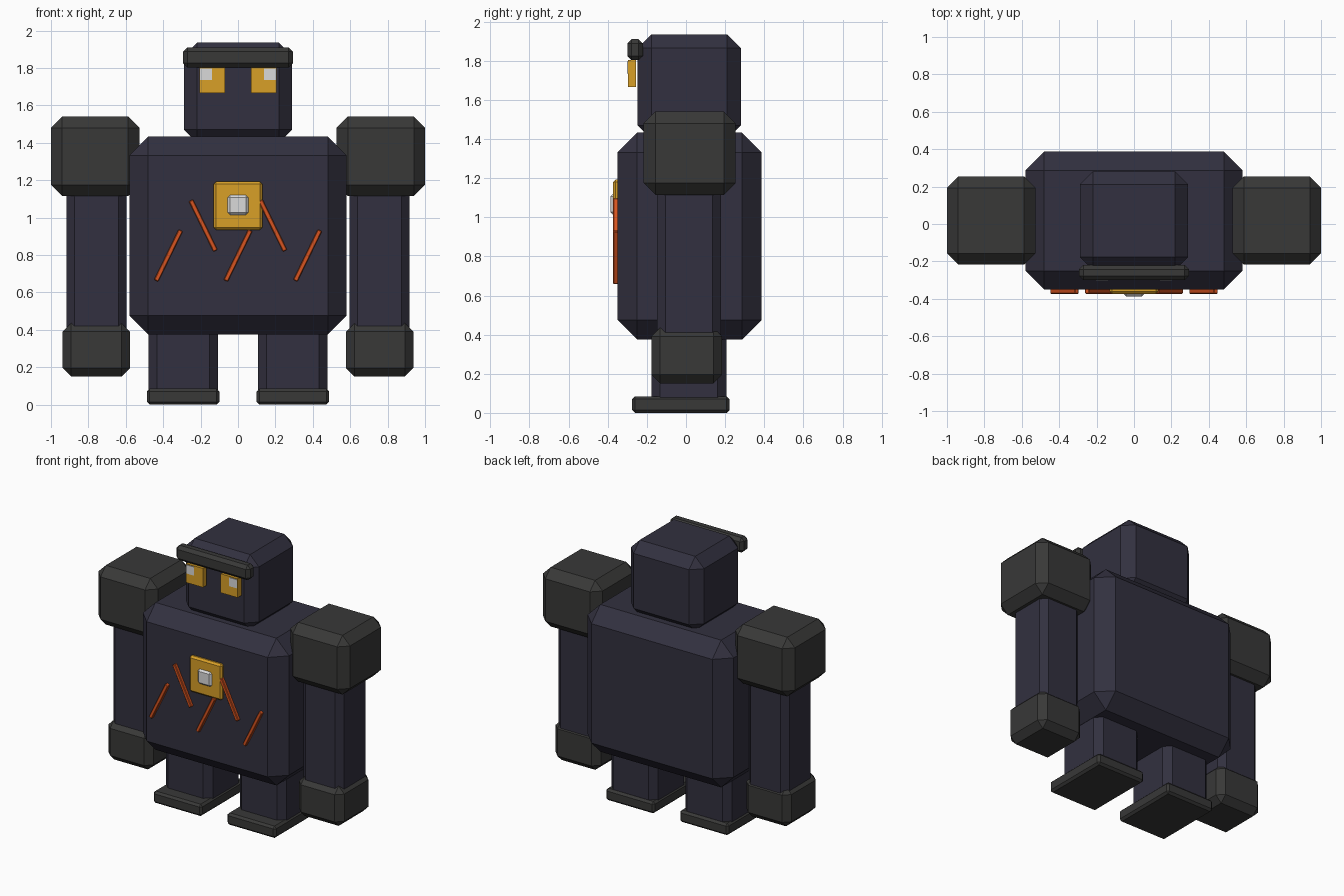
import bpy
import bmesh
import math
from mathutils import Matrix, Vector

if "Cube" in bpy.data.objects:
    bpy.data.objects.remove(bpy.data.objects["Cube"], do_unlink=True)


def material(name, rgb):
    mat = bpy.data.materials.new(name)
    mat.use_nodes = True
    color = (*rgb, 1)
    mat.diffuse_color = color
    mat.node_tree.nodes["Principled BSDF"].inputs["Base Color"].default_value = color
    return mat


NAVY = material("dark navy", (0.032, 0.030, 0.050))
GREY = material("charcoal grey", (0.040, 0.040, 0.039))
GOLD = material("gold", (0.69, 0.35, 0.020))
ORANGE = material("burnt orange", (0.68, 0.088, 0.014))
WHITE = material("pale grey", (0.70, 0.70, 0.70))


def box(name, mat, x, y, z, bevel=0.0, tilt=0.0):
    """Chamfered box spanning the (min, max) ranges, tilted about its own y axis."""
    size = Vector((x[1] - x[0], y[1] - y[0], z[1] - z[0]))
    centre = Vector((sum(x), sum(y), sum(z))) / 2
    bm = bmesh.new()
    bmesh.ops.create_cube(bm, size=1, matrix=Matrix.Diagonal((*size, 1)))
    if bevel:
        bmesh.ops.bevel(bm, geom=bm.edges[:], offset=bevel, segments=1,
                        affect='EDGES', profile=0.5)
    mesh = bpy.data.meshes.new(name)
    bm.to_mesh(mesh)
    bm.free()
    mesh.materials.append(mat)
    obj = bpy.data.objects.new(name, mesh)
    obj.location = centre
    obj.rotation_euler.y = tilt
    bpy.context.collection.objects.link(obj)
    return obj


def pair(name, mat, x, *args):
    """The same box on the left (+x) and mirrored on the right."""
    box("left_" + name, mat, x, *args)
    box("right_" + name, mat, (-x[1], -x[0]), *args)


# Body and head
box("torso", NAVY, (-0.58, 0.58), (-0.35, 0.387), (0.375, 1.432), 0.1)
box("head", NAVY, (-0.29, 0.29), (-0.247, 0.28), (1.40, 1.935), 0.07)

# Face
box("brow", GREY, (-0.293, 0.293), (-0.3, -0.22), (1.803, 1.91), 0.022)
pair("eye", GOLD, (0.07, 0.205), (-0.297, -0.255), (1.667, 1.803))
pair("eye_glint", WHITE, (0.14, 0.202), (-0.302, -0.294), (1.735, 1.797))

# Arms
pair("shoulder", GREY, (0.527, 1.0), (-0.217, 0.253), (1.115, 1.54), 0.06)
pair("arm", NAVY, (0.595, 0.917), (-0.148, 0.178), (0.3, 1.3), 0.043)
pair("fist", GREY, (0.578, 0.937), (-0.177, 0.185), (0.15, 0.435), 0.045)

# Legs
pair("leg", NAVY, (0.108, 0.478), (-0.177, 0.207), (0.03, 0.55), 0.045)
pair("foot", GREY, (0.1, 0.487), (-0.275, 0.223), (0.0, 0.085), 0.015)

# Chest badge
box("chest_plate", GOLD, (-0.13, 0.13), (-0.374, -0.33), (0.933, 1.192), 0.013)
box("chest_core", WHITE, (-0.057, 0.057), (-0.387, -0.34), (1.012, 1.122), 0.015)

# Zigzag of glowing cracks across the chest
for i in range(5):
    cx = 0.186 * (i - 2)
    low = i % 2 == 0
    cz = 0.797 if low else 0.957
    box(f"crack_{i + 1}", ORANGE, (cx - 0.0125, cx + 0.0125), (-0.373, -0.335),
        (cz - 0.15, cz + 0.15), 0.004, math.radians(26 if low else -26))
